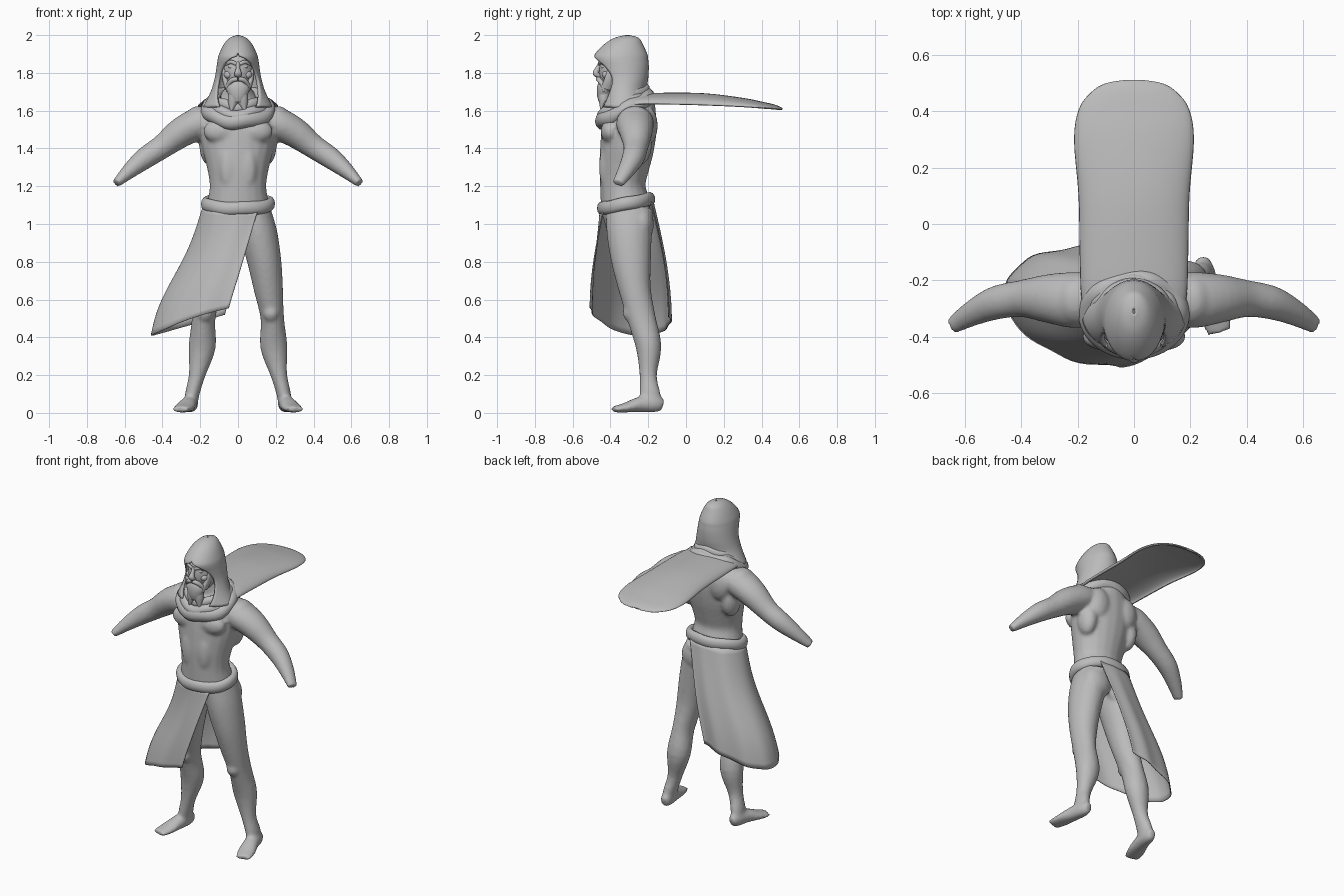
import bpy, bmesh, math
from mathutils import Vector, Matrix

cube = bpy.data.objects.get("Cube")
if cube:
    bpy.data.objects.remove(cube)

clay = bpy.data.materials.new("clay_grey")
clay.use_nodes = True
clay.diffuse_color = (.5, .5, .5, 1)
clay.node_tree.nodes["Principled BSDF"].inputs["Base Color"].default_value = clay.diffuse_color


def finish(bm, name, angle=60):
    """Turn a bmesh into a smooth shaded object."""
    bmesh.ops.recalc_face_normals(bm, faces=bm.faces)
    mesh = bpy.data.meshes.new(name)
    bm.to_mesh(mesh)
    bm.free()
    mesh.materials.append(clay)
    obj = bpy.data.objects.new(name, mesh)
    bpy.context.collection.objects.link(obj)
    bpy.ops.object.select_all(action='DESELECT')
    obj.select_set(True)
    bpy.context.view_layer.objects.active = obj
    bpy.ops.object.shade_smooth_by_angle(angle=math.radians(angle))
    return obj


def spline(rows, steps=4):
    """Smooth interpolation through rows of numbers."""
    rows = [Vector(r) for r in rows]
    last = len(rows) - 1
    out = []
    for i in range(last):
        a, b, c, d = (rows[min(max(k, 0), last)] for k in (i - 1, i, i + 1, i + 2))
        for s in range(steps):
            t = s / steps
            out.append(b + (c - a) * (t / 2) + (a * 2 - b * 5 + c * 4 - d) * (t * t / 2)
                       + (b * 3 - a - c * 3 + d) * (t ** 3 / 2))
    return out + [rows[last]]


def skin(bm, rings, wrap=True, caps=True, loop=False):
    """Join rings of points with quads."""
    verts = [[bm.verts.new(p) for p in ring] for ring in rings]
    count = len(verts[0])
    pairs = list(zip(verts, verts[1:])) + ([(verts[-1], verts[0])] if loop else [])
    for low, high in pairs:
        for j in range(count if wrap else count - 1):
            k = (j + 1) % count
            bm.faces.new((low[j], low[k], high[k], high[j]))
    if caps:
        bm.faces.new(verts[0])
        bm.faces.new(verts[-1])


def limb(bm, rows, mirror=1, up=(0, 1, 0), sides=20):
    """Tube through rows of x, y, z, side radius, depth radius."""
    path = spline(rows)
    rings = []
    for i, row in enumerate(path):
        tangent = (path[min(i + 1, len(path) - 1)] - path[max(i - 1, 0)]).to_3d().normalized()
        side = tangent.cross(Vector(up)).normalized()
        depth = side.cross(tangent)
        ring = []
        for j in range(sides):
            a = math.tau * j / sides
            p = row.to_3d() + side * row[3] * math.cos(a) + depth * row[4] * math.sin(a)
            ring.append((p.x * mirror, p.y, p.z))
        rings.append(ring)
    skin(bm, rings)


def blob(bm, centre, size, mirror=1):
    """Ellipsoid for a muscle or a facial form."""
    x, y, z = centre
    place = Matrix.Translation((x * mirror, y, z)) @ Matrix.Diagonal((*size, 1))
    bmesh.ops.create_uvsphere(bm, u_segments=24, v_segments=14, radius=1, matrix=place)


def hoop(bm, rx, ry, cy, z, tilt, thick, tall, wave=0):
    """Tilted elliptical ring, lower at the front."""
    rings = []
    for i in range(64):
        a = math.tau * i / 64
        ring = []
        for j in range(12):
            b = math.tau * j / 12
            out = thick * math.cos(b)
            ring.append(((rx + out) * math.sin(a), cy - (ry + out) * math.cos(a),
                         z - tilt * math.cos(a) + wave * math.sin(a * 5 + rx * 40) + tall * math.sin(b)))
        rings.append(ring)
    skin(bm, rings, caps=False, loop=True)


# Body: torso, limbs and muscles fused into one skin
bm = bmesh.new()
torso = [(.98, .17, -.42, -.18), (1.1, .165, -.45, -.19), (1.2, .15, -.455, -.215),
         (1.3, .165, -.46, -.195), (1.4, .19, -.455, -.17), (1.5, .2, -.445, -.155),
         (1.58, .19, -.42, -.155), (1.65, .12, -.39, -.17), (1.72, .07, -.38, -.23), (1.8, .06, -.38, -.24)]
limb(bm, [(0, (f + b) / 2, z, w, (b - f) / 2) for z, w, f, b in torso])
for s in (1, -1):
    # Arms ending at the wrist
    limb(bm, [(.1, -.26, 1.56, .07, .08), (.2, -.27, 1.535, .085, .1), (.3, -.265, 1.485, .08, .088),
              (.4, -.265, 1.41, .064, .066), (.49, -.28, 1.35, .058, .06),
              (.57, -.315, 1.285, .043, .047), (.645, -.36, 1.215, .023, .032)], s)
    # Legs and feet
    limb(bm, [(.085, -.3, 1.08, .085, .125), (.11, -.3, .95, .098, .12), (.14, -.29, .8, .09, .105),
              (.162, -.27, .65, .077, .085), (.182, -.235, .5, .062, .075), (.19, -.198, .35, .072, .068),
              (.217, -.2, .2, .044, .046), (.242, -.19, .1, .038, .055), (.248, -.18, .03, .034, .055)], s)
    limb(bm, [(.242, -.122, .04, .022, .03), (.248, -.16, .048, .037, .045), (.262, -.24, .045, .045, .042),
              (.285, -.32, .028, .054, .026), (.305, -.385, .018, .045, .016)], s, up=(0, 0, 1))
    for centre, size in [((.09, -.4, 1.49), (.095, .052, .065)), ((.21, -.27, 1.55), (.07, .09, .075)),
                         ((.1, -.2, 1.52), (.075, .05, .1)), ((.09, -.235, 1), (.095, .065, .1)),
                         ((.05, -.425, 1.3), (.05, .035, .12)), ((.15, -.25, 1.42), (.055, .07, .11)),
                         ((.175, -.29, .53), (.045, .045, .05))]:
        blob(bm, centre, size, s)
body = finish(bm, "body")
remesh = body.modifiers.new("fuse", 'REMESH')
remesh.mode, remesh.voxel_size, remesh.use_smooth_shade = 'VOXEL', .011, True
relax = body.modifiers.new("relax", 'SMOOTH')
relax.factor, relax.iterations = .5, 5

# Face
bm = bmesh.new()
blob(bm, (0, -.36, 1.81), (.085, .1, .13))
blob(bm, (0, -.43, 1.755), (.045, .03, .04))
limb(bm, [(0, -.45, 1.855, .012, .012), (0, -.468, 1.82, .012, .014), (0, -.478, 1.797, .02, .016),
          (0, -.455, 1.782, .015, .012)])
for s in (1, -1):
    blob(bm, (.034, -.435, 1.832), (.018, .014, .011), s)
    blob(bm, (.05, -.42, 1.79), (.025, .025, .022), s)
    limb(bm, [(.01, -.457, 1.847, .008, .01), (.035, -.454, 1.858, .008, .01), (.064, -.428, 1.848, .006, .01)],
         s, up=(0, 0, 1))
finish(bm, "face")

# Beard with a forked tip, and moustache
bm = bmesh.new()
limb(bm, [(0, -.42, 1.76, .04, .03), (0, -.434, 1.725, .062, .036), (0, -.437, 1.68, .05, .034),
          (0, -.437, 1.645, .035, .024)])
for s in (1, -1):
    limb(bm, [(.02, -.435, 1.7, .03, .03), (.026, -.436, 1.65, .028, .026), (.036, -.445, 1.6, .006, .008)], s)
    limb(bm, [(.002, -.466, 1.768, .012, .012), (.03, -.46, 1.762, .013, .013), (.052, -.44, 1.735, .012, .012),
              (.058, -.435, 1.7, .004, .006)], s)
    limb(bm, [(.074, -.38, 1.83, .01, .03), (.07, -.4, 1.77, .014, .03), (.05, -.42, 1.72, .02, .03)], s)
finish(bm, "beard")

# Hood: rows of height, half width, front, back, opening angle
hood = [(2, .006, -.32, -.3, 0), (1.985, .045, -.38, -.25, 0), (1.95, .076, -.435, -.228, 0),
        (1.9, .1, -.482, -.205, 2), (1.87, .108, -.487, -.2, 27), (1.83, .114, -.47, -.197, 47),
        (1.77, .124, -.45, -.2, 58), (1.7, .145, -.45, -.21, 52), (1.62, .185, -.46, -.19, 32)]
bm = bmesh.new()
rings = []
for z, w, front, back, gap in spline(hood):
    start = math.radians(max(gap, .5))
    ring = []
    for j in range(41):
        a = start + (math.tau - 2 * start) * j / 40
        ring.append((w * math.sin(a), (front + back) / 2 - (back - front) / 2 * math.cos(a), z))
    rings.append(ring)
skin(bm, rings, wrap=False, caps=False)
bmesh.ops.remove_doubles(bm, verts=bm.verts, dist=.002)
shell = finish(bm, "hood").modifiers.new("cloth", 'SOLIDIFY')
shell.thickness = .014

# Cowl folds draped round the neck
bm = bmesh.new()
hoop(bm, .155, .12, -.32, 1.605, .06, .042, .045, .006)
hoop(bm, .13, .115, -.325, 1.63, .055, .034, .034, .007)
hoop(bm, .115, .105, -.32, 1.665, .045, .024, .03, .005)
finish(bm, "cowl")

# Cape streaming straight back: rows of y, half width, crown height, edge height
cape = [(-.34, .17, 1.67, 1.62), (-.25, .188, 1.69, 1.635), (-.1, .193, 1.695, 1.635), (.1, .197, 1.692, 1.63),
        (.3, .213, 1.668, 1.622), (.41, .195, 1.646, 1.615), (.47, .15, 1.632, 1.61), (.5, .1, 1.62, 1.606),
        (.512, .03, 1.612, 1.605)]
bm = bmesh.new()
rings = []
for y, w, crown, edge in spline(cape):
    ring = []
    for j in range(25):
        a = math.pi * j / 24
        ring.append((-w * math.cos(a), y, edge + (crown - edge) * math.sin(a)))
    rings.append(ring)
skin(bm, rings, wrap=False, caps=False)
shell = finish(bm, "cape").modifiers.new("cloth", 'SOLIDIFY')
shell.thickness = .012

# Belt sash
bm = bmesh.new()
hoop(bm, .172, .13, -.317, 1.107, .025, .024, .036, .002)
finish(bm, "belt")

# Wrap skirt blown to one side: waist line and hem from front edge to back edge
waist = [(.105, -.44, 1.07), (0, -.458, 1.07), (-.12, -.43, 1.08), (-.185, -.32, 1.1),
         (-.13, -.2, 1.11), (0, -.172, 1.12), (.1, -.185, 1.12)]
hem = [(-.05, -.51, .555), (-.25, -.475, .5), (-.42, -.36, .43), (-.46, -.23, .41),
       (-.38, -.125, .43), (-.2, -.08, .48), (-.07, -.09, .52)]
bm = bmesh.new()
rings = []
for i in range(21):
    t = i / 20
    ring = []
    for top, end in zip(spline(waist, 8), spline(hem, 8)):
        p = top.lerp(end, t)
        p.y = top.y + (end.y - top.y) * math.sin(t * math.pi / 2)
        p.x -= .025 * math.sin(t * math.pi * 2) * min(0, p.x) * 2
        p.y += .004 * t * math.sin(len(ring) * .8)
        ring.append(p)
    rings.append(ring)
skin(bm, rings, wrap=False, caps=False)
shell = finish(bm, "skirt").modifiers.new("cloth", 'SOLIDIFY')
shell.thickness = .006
